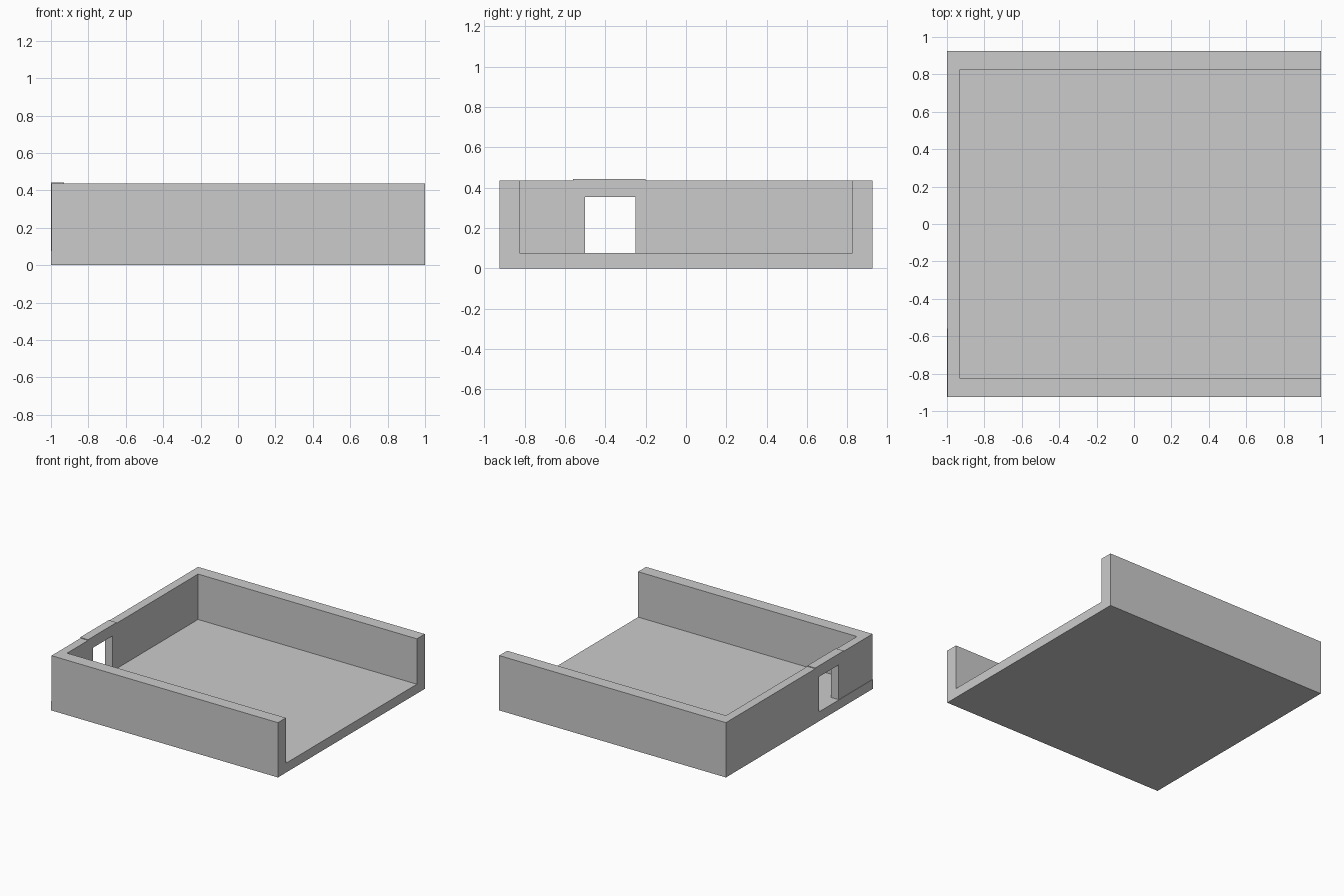
import bpy

if "Cube" in bpy.data.objects:
    bpy.data.objects.remove(bpy.data.objects["Cube"])


def box(name, x, y, z):
    """Axis-aligned box given (min, max) on each axis."""
    bpy.ops.mesh.primitive_cube_add(size=1)
    o = bpy.context.object
    o.name = name
    spans = (x, y, z)
    for v in o.data.vertices:
        v.co = [a + (c + 0.5) * (b - a) for (a, b), c in zip(spans, v.co)]
    return o


H = 0.437        # wall height
FLOOR = 0.075    # floor thickness
W, WI = 0.925, 0.825   # outer and inner half depth
END = (-1, -0.93)      # end wall thickness range

# Floor slab
box("floor", (-1, 1), (-W, W), (0, FLOOR))

# Long side walls
box("front_wall", (-0.997, 1), (-W, -WI), (0, H))
box("back_wall", (-1, 1), (WI, W), (0, H))

# End wall pieces either side of the doorway
box("end_wall_short", (-0.997, END[1]), (-WI, -0.5), (FLOOR, H))
box("end_wall_long", END, (-0.25, WI), (FLOOR, H))

# Lintel over the doorway, with a slightly raised cap
box("door_lintel", END, (-0.5, -0.25), (0.355, H))
box("lintel_cap", END, (-0.56, -0.2), (H, 0.443))
